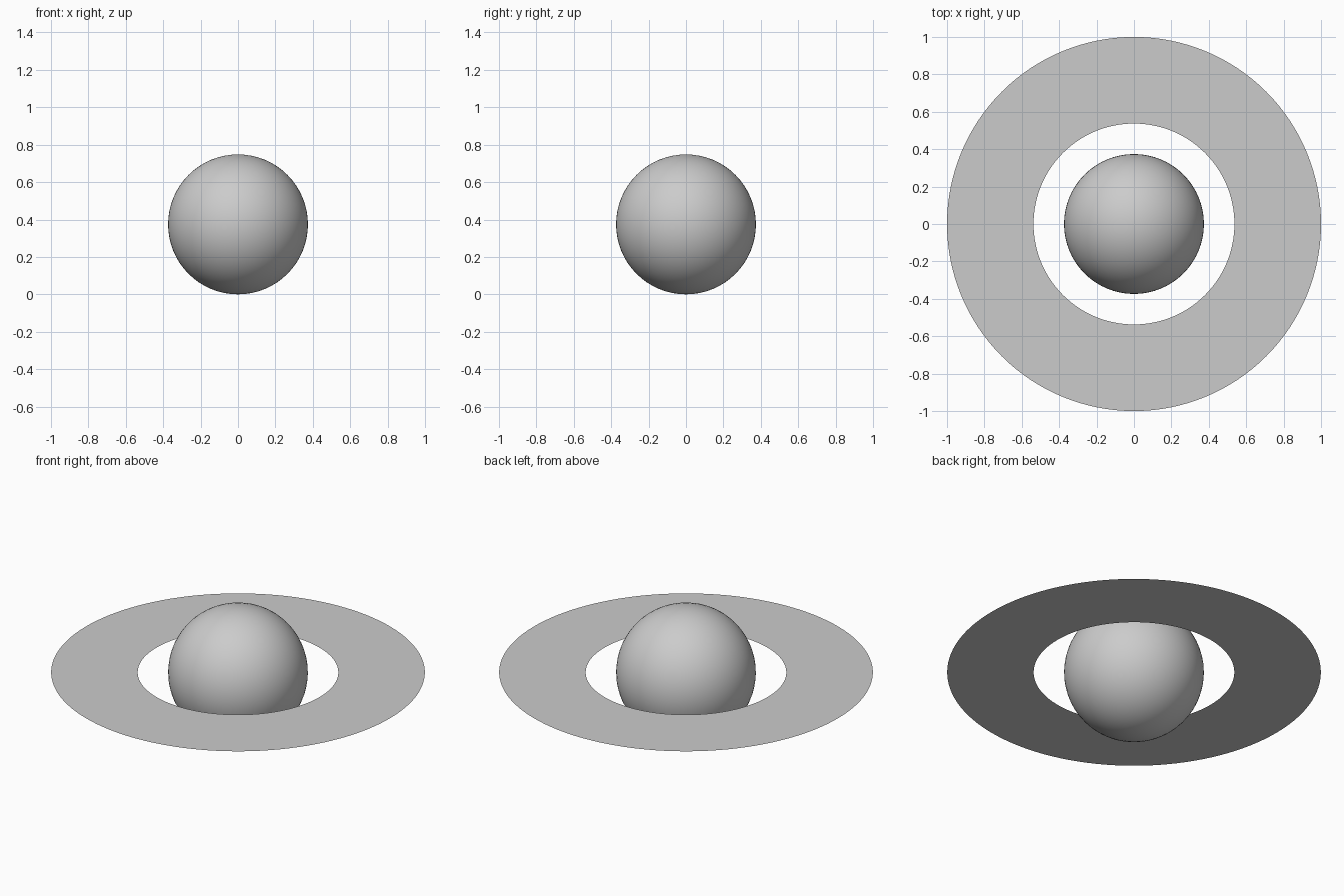
import bpy
import bmesh
import math

cube = bpy.data.objects.get("Cube")
if cube:
    bpy.data.objects.remove(cube, do_unlink=True)

RADIUS = 0.374
RING_INNER, RING_OUTER = 0.537, 1.0
SEGMENTS = 128

grey = bpy.data.materials.new("plain_grey")
grey.use_nodes = True
colour = (0.6, 0.6, 0.6, 1)
grey.diffuse_color = colour
grey.node_tree.nodes["Principled BSDF"].inputs["Base Color"].default_value = colour


def add_object(name, bm, smooth):
    """Turn a bmesh into a grey object at the height of the globe's centre."""
    mesh = bpy.data.meshes.new(name)
    for face in bm.faces:
        face.smooth = smooth
    bm.to_mesh(mesh)
    bm.free()
    mesh.materials.append(grey)
    obj = bpy.data.objects.new(name, mesh)
    obj.location.z = RADIUS
    bpy.context.collection.objects.link(obj)
    return obj


# Round globe
bm = bmesh.new()
bmesh.ops.create_uvsphere(bm, u_segments=64, v_segments=32, radius=RADIUS)
add_object("planet_globe", bm, True)

# Flat, paper-thin ring: a radial edge swept full circle
bm = bmesh.new()
inner = bm.verts.new((RING_INNER, 0, 0))
outer = bm.verts.new((RING_OUTER, 0, 0))
edge = bm.edges.new((inner, outer))
bmesh.ops.spin(bm, geom=[inner, outer, edge], cent=(0, 0, 0), axis=(0, 0, 1),
               angle=math.tau, steps=SEGMENTS, use_merge=True)
bmesh.ops.remove_doubles(bm, verts=bm.verts[:], dist=0.0001)
bm.normal_update()
# Face the sheet upwards
bmesh.ops.reverse_faces(bm, faces=[f for f in bm.faces if f.normal.z < 0])
add_object("planet_ring", bm, False)
